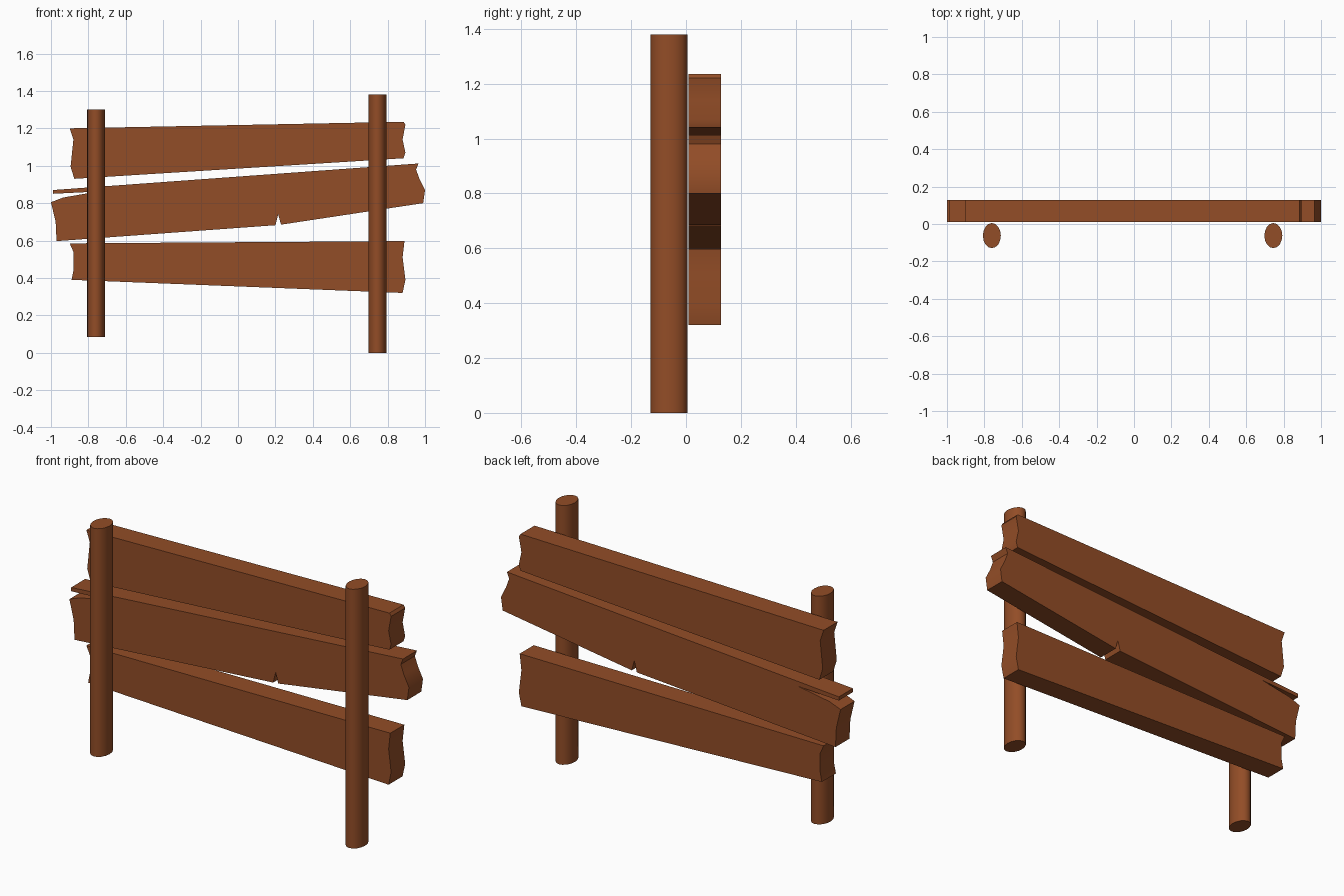
import bpy, bmesh, math

if "Cube" in bpy.data.objects:
    bpy.data.objects.remove(bpy.data.objects["Cube"])

wood = bpy.data.materials.new("brown wood")
wood.diffuse_color = (0.29, 0.074, 0.02, 1)
wood.use_nodes = True
wood.node_tree.nodes["Principled BSDF"].inputs["Base Color"].default_value = wood.diffuse_color


def finish(name, bm):
    bmesh.ops.recalc_face_normals(bm, faces=bm.faces)
    me = bpy.data.meshes.new(name)
    bm.to_mesh(me)
    bm.free()
    me.materials.append(wood)
    ob = bpy.data.objects.new(name, me)
    bpy.context.collection.objects.link(ob)
    bpy.ops.object.select_all(action='DESELECT')
    ob.select_set(True)
    bpy.context.view_layer.objects.active = ob
    bpy.ops.object.shade_smooth_by_angle(angle=math.radians(40))
    return ob


def plank(name, outline, y0=0.01, y1=0.128):
    # extrude a front-view outline through the plank thickness
    bm = bmesh.new()
    face = bm.faces.new([bm.verts.new((x, y0, z)) for x, z in outline])
    ext = bmesh.ops.extrude_face_region(bm, geom=[face], use_keep_orig=True)
    for v in ext["geom"]:
        if isinstance(v, bmesh.types.BMVert):
            v.co.y = y1
    bmesh.ops.triangulate(bm, faces=[f for f in bm.faces if len(f.verts) > 4])
    return finish(name, bm)


def post(name, x, z0, z1, rx=0.048, ry=0.067, n=16):
    # oval upright post
    bm = bmesh.new()
    bmesh.ops.create_cone(bm, cap_ends=True, segments=n, radius1=1, radius2=1, depth=1)
    for v in bm.verts:
        v.co = (x + v.co.x * rx, -0.062 + v.co.y * ry, z1 if v.co.z > 0 else z0)
    return finish(name, bm)


# uprights
post("left_post", -0.76, 0.085, 1.30)
post("right_post", 0.745, 0.0, 1.38)

# top plank with ragged ends
plank("top_plank", [
    (-0.90, 1.20), (0.885, 1.235), (0.895, 1.22), (0.88, 1.14), (0.895, 1.07),
    (0.885, 1.04), (-0.875, 0.93), (-0.895, 0.995), (-0.88, 1.14)])

# middle plank with a split at the left end and a notch below
plank("middle_plank", [
    (-1.0, 0.805), (-0.935, 0.83), (-0.75, 0.862), (-0.99, 0.85), (-0.99, 0.87),
    (0.965, 1.012), (0.952, 0.98), (0.97, 0.93), (1.0, 0.87), (0.99, 0.80),
    (0.23, 0.685), (0.215, 0.74), (0.20, 0.682), (-0.97, 0.597), (-0.975, 0.70)])

# bottom plank with ragged ends
plank("bottom_plank", [
    (-0.90, 0.585), (0.89, 0.597), (0.88, 0.51), (0.895, 0.39), (0.88, 0.32),
    (-0.89, 0.39), (-0.88, 0.44), (-0.88, 0.54)])
